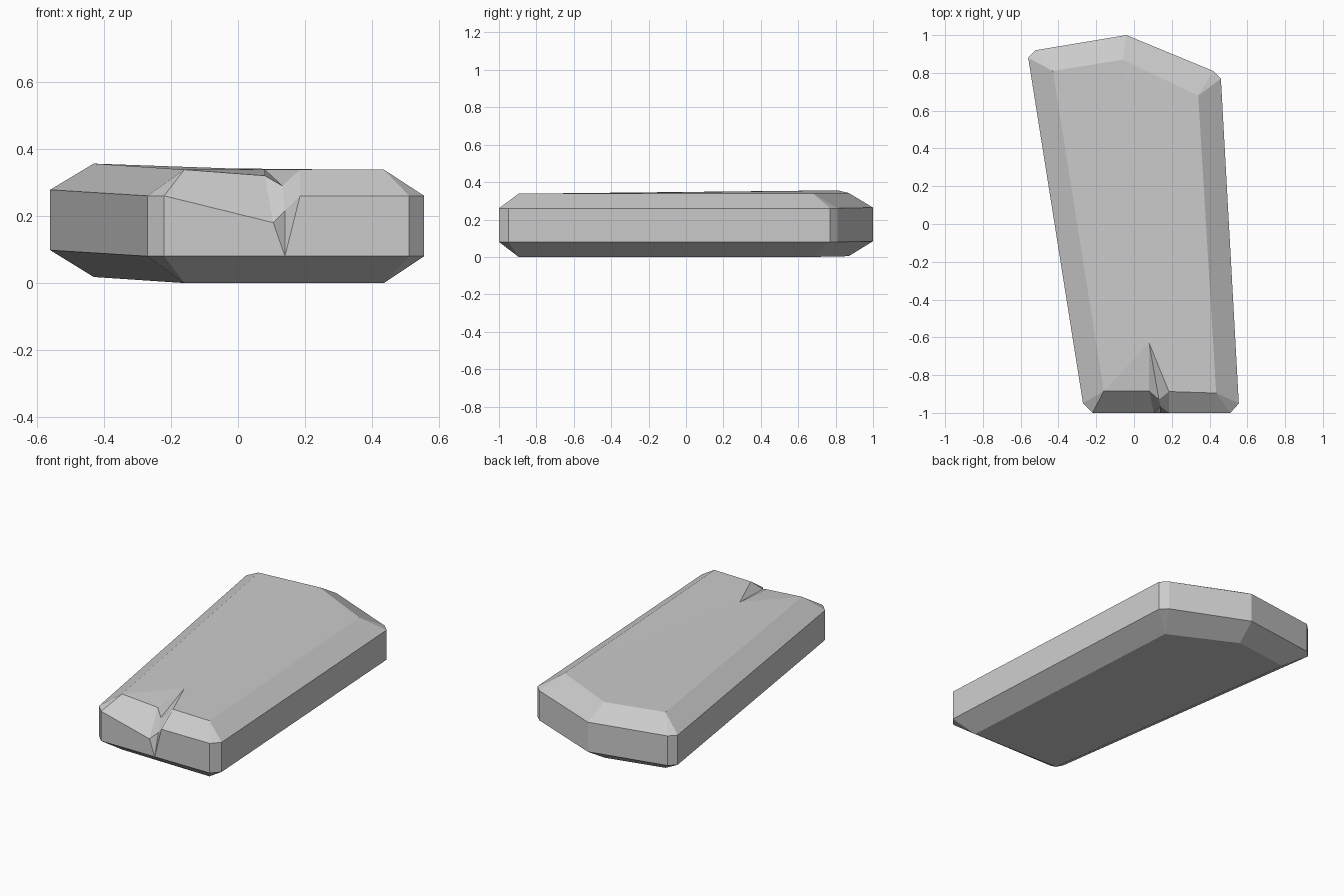
import bpy
import bmesh

if "Cube" in bpy.data.objects:
    bpy.data.objects.remove(bpy.data.objects["Cube"])

# Plan outline of the slab wall, anticlockwise from the front left
OUTER = [(-0.22, -1), (0.51, -1), (0.555, -0.95), (0.46, 0.77), (0.42, 0.81),
         (-0.04, 1), (-0.52, 0.92), (-0.56, 0.88), (-0.27, -0.95)]
# Chamfered corners, and which one each wall corner leads to
INNER = [(-0.16, -0.885), (0.435, -0.895), (0.34, 0.68), (-0.06, 0.87), (-0.43, 0.81)]
LINK = [0, 1, 1, 2, 2, 3, 4, 4, 0]

bm = bmesh.new()


def ring(points, z):
    # The back left corner is tipped up slightly
    return [bm.verts.new((x, y, z + (0.018 if x < -0.4 else 0.004 if y > 0.85 else 0)))
            for x, y in points]


def face(*verts):
    unique = list(dict.fromkeys(verts))
    if len(unique) > 2:
        bm.faces.new(unique)


bottom, low = ring(INNER, 0.0), ring(OUTER, 0.08)
high, top = ring(OUTER, 0.26), ring(INNER, 0.338)

# Crack vertices: tip, top lips, valley, front lips and foot
tip, lip_l, lip_r, valley, front_l, front_r, front_v, foot = [bm.verts.new(p) for p in (
    (0.08, -0.63, 0.338), (0.08, -0.885, 0.32), (0.185, -0.887, 0.338), (0.132, -0.93, 0.29),
    (0.105, -1, 0.18), (0.185, -1, 0.26), (0.14, -0.965, 0.215), (0.14, -1, 0.08))]

# Walls and chamfers, leaving the front open for the crack
for i in range(9):
    j = (i + 1) % 9
    a, b = LINK[i], LINK[j]
    if i:
        face(low[i], low[j], high[j], high[i])
        face(high[i], high[j], top[b], top[a])
        face(bottom[a], bottom[b], low[j], low[i])
face(bottom[0], bottom[1], low[1], foot, low[0])

# Front wall and chamfer either side of the crack
face(low[0], foot, front_l, high[0])
face(foot, low[1], high[1], front_r)
face(high[0], front_l, lip_l, top[0])
face(front_r, high[1], top[1], lip_r)

# Crack walls
face(front_l, foot, front_v)
face(foot, front_r, front_v)
face(front_l, front_v, valley, lip_l)
face(front_v, front_r, lip_r, valley)
face(lip_l, valley, tip)
face(valley, lip_r, tip)

# Top and underside
face(top[0], lip_l, tip)
face(top[0], tip, top[4])
face(tip, top[3], top[4])
face(tip, lip_r, top[1])
face(tip, top[1], top[2])
face(tip, top[2], top[3])
face(*reversed(bottom))

bmesh.ops.recalc_face_normals(bm, faces=bm.faces[:])
mesh = bpy.data.meshes.new("stone_slab")
bm.to_mesh(mesh)
bm.free()

stone = bpy.data.materials.new("grey stone")
stone.diffuse_color = (0.6, 0.6, 0.6, 1)
stone.use_nodes = True
stone.node_tree.nodes["Principled BSDF"].inputs["Base Color"].default_value = stone.diffuse_color
mesh.materials.append(stone)
slab = bpy.data.objects.new("stone_slab", mesh)
bpy.context.collection.objects.link(slab)
